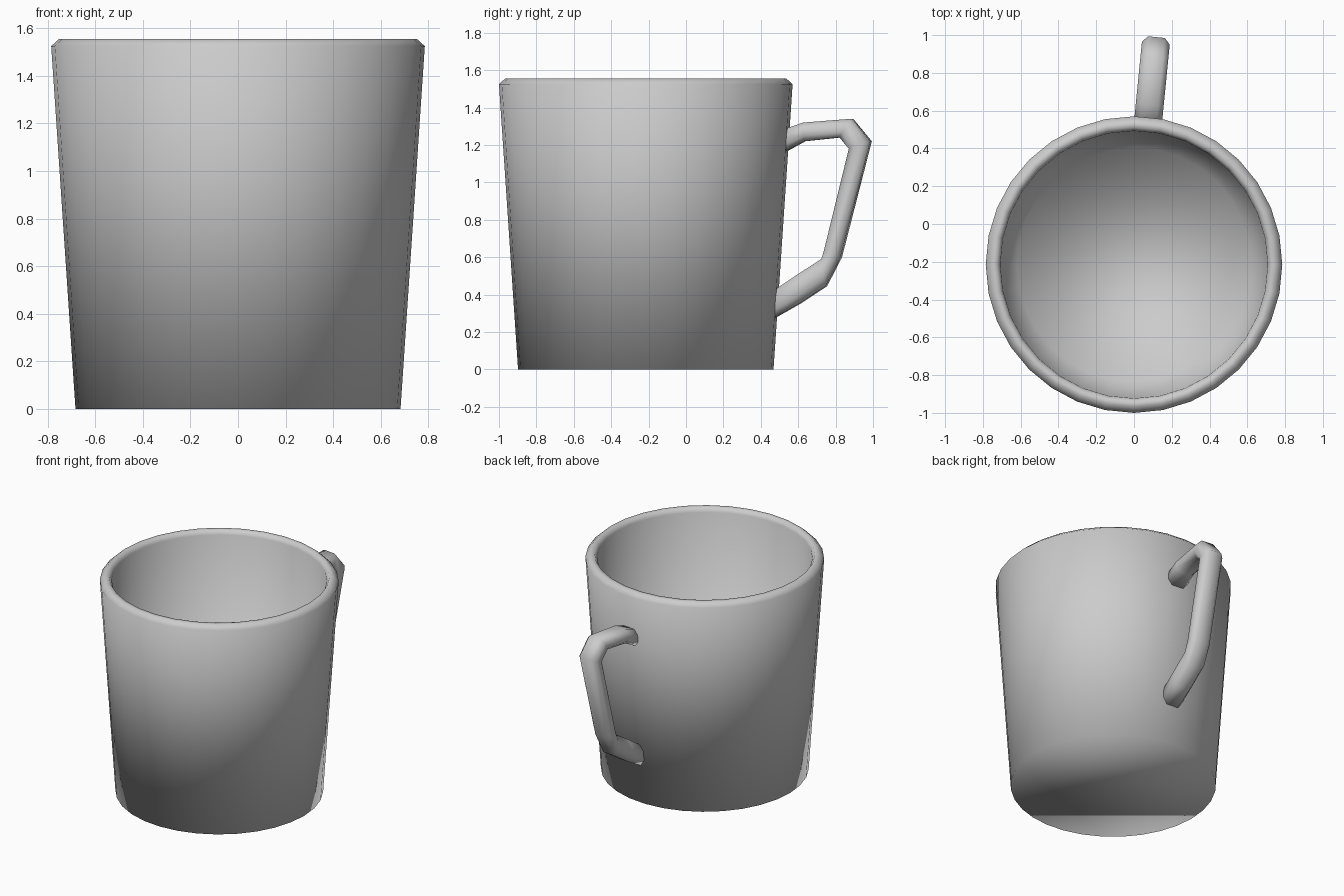
import bpy, bmesh
from math import sin, cos, pi
from mathutils import Vector

if "Cube" in bpy.data.objects:
    bpy.data.objects.remove(bpy.data.objects["Cube"])

SIDES = 32
CENTRE = Vector((0, -0.215, 0))


def loft(name, rings, closed_caps=True):
    """Skin a list of equal-length vertex rings and cap both ends."""
    bm = bmesh.new()
    loops = [[bm.verts.new(p) for p in ring] for ring in rings]
    n = len(loops[0])
    for a, b in zip(loops, loops[1:]):
        for i in range(n):
            j = (i + 1) % n
            bm.faces.new((a[i], a[j], b[j], b[i]))
    bm.faces.new(loops[0][::-1])
    bm.faces.new(loops[-1])
    bmesh.ops.recalc_face_normals(bm, faces=bm.faces)
    for f in bm.faces:
        f.smooth = True
    mesh = bpy.data.meshes.new(name)
    bm.to_mesh(mesh)
    bm.free()
    obj = bpy.data.objects.new(name, mesh)
    bpy.context.collection.objects.link(obj)
    return obj


# Tapered cup: outer wall, chamfered rim, inner wall and floor (radius, z)
profile = [(0.683, 0), (0.785, 1.525), (0.752, 1.555),
           (0.725, 1.555), (0.708, 1.525), (0.62, 0.07)]
loft("cup_body", [[CENTRE + Vector((r * cos(2 * pi * i / SIDES),
                                    r * sin(2 * pi * i / SIDES), z))
                   for i in range(SIDES)] for r, z in profile])

# Handle: outer and inner edge at each bend (y, z, y, z), root to root
bends = [(0.52, 1.28, 0.52, 1.155),
         (0.635, 1.32, 0.64, 1.22),
         (0.895, 1.34, 0.83, 1.24),
         (0.995, 1.22, 0.88, 1.18),
         (0.835, 0.60, 0.745, 0.63),
         (0.755, 0.445, 0.732, 0.59),
         (0.61, 0.35, 0.60, 0.505),
         (0.45, 0.26, 0.45, 0.405)]
# Octagonal section: (across, fraction from outer to inner edge)
section = [(-0.045, 0), (0.045, 0), (0.074, 0.28), (0.074, 0.72),
           (0.045, 1), (-0.045, 1), (-0.074, 0.72), (-0.074, 0.28)]
angle = pi / 2 - pi / SIDES          # leaves the cup along one wall panel
out = Vector((cos(angle), sin(angle), 0))
side = Vector((sin(angle), -cos(angle), 0))
rings = []
for yo, zo, yi, zi in bends:
    ring = []
    for across, t in section:
        y, z = yo + (yi - yo) * t, zo + (zi - zo) * t
        ring.append(CENTRE + out * (y - CENTRE.y) + side * across + Vector((0, 0, z)))
    rings.append(ring)
loft("handle", rings)
